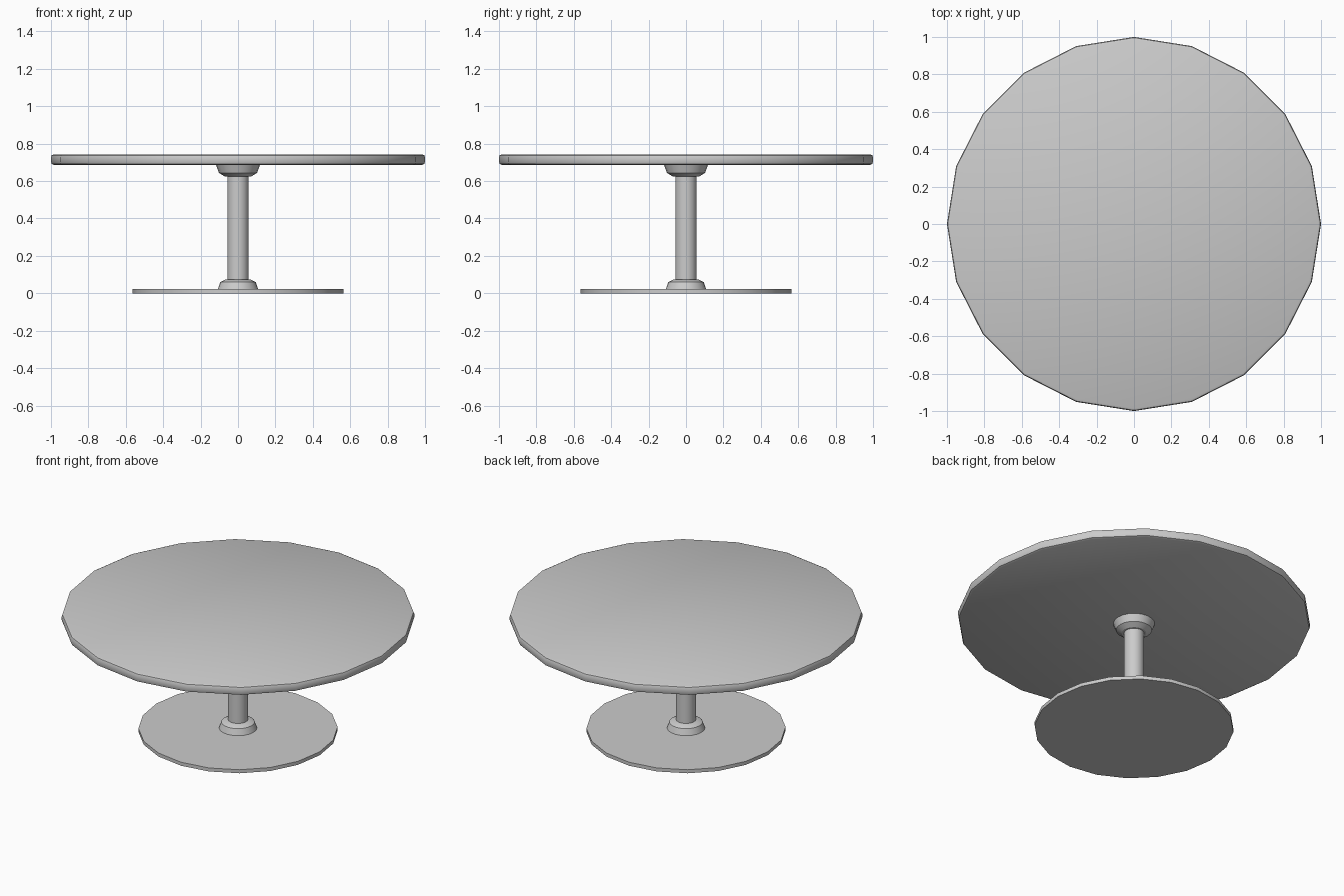
import bpy, bmesh, math

if "Cube" in bpy.data.objects:
    bpy.data.objects.remove(bpy.data.objects["Cube"])

SIDES = 20


def lathe(name, profile, sides=SIDES):
    """Revolve (radius, z) points, listed bottom to top, into a capped solid."""
    bm = bmesh.new()
    rings = []
    for r, z in profile:
        rings.append([bm.verts.new((r * math.cos(2 * math.pi * i / sides),
                                    r * math.sin(2 * math.pi * i / sides), z))
                      for i in range(sides)])
    for a, b in zip(rings, rings[1:]):
        for i in range(sides):
            j = (i + 1) % sides
            bm.faces.new((a[i], a[j], b[j], b[i]))
    bm.faces.new(rings[0][::-1])
    bm.faces.new(rings[-1])
    mesh = bpy.data.meshes.new(name)
    bm.to_mesh(mesh)
    bm.free()
    obj = bpy.data.objects.new(name, mesh)
    bpy.context.collection.objects.link(obj)
    bpy.ops.object.select_all(action='DESELECT')
    obj.select_set(True)
    bpy.context.view_layer.objects.active = obj
    bpy.ops.object.shade_smooth_by_angle(angle=math.radians(30))
    return obj


# Table top with softened rim
lathe("table_top", [(0.985, 0.687), (0.996, 0.692), (1.0, 0.703),
                    (1.0, 0.727), (0.996, 0.738), (0.985, 0.743)])

# Round floor plate
lathe("base_plate", [(0.565, 0.0), (0.565, 0.022)])

# Central column
lathe("column", [(0.057, 0.022), (0.057, 0.687)])

# Collars joining the column to the plate and the top
lathe("lower_collar", [(0.108, 0.022), (0.095, 0.06), (0.065, 0.075)])
lathe("upper_collar", [(0.07, 0.624), (0.102, 0.644), (0.118, 0.687)])
